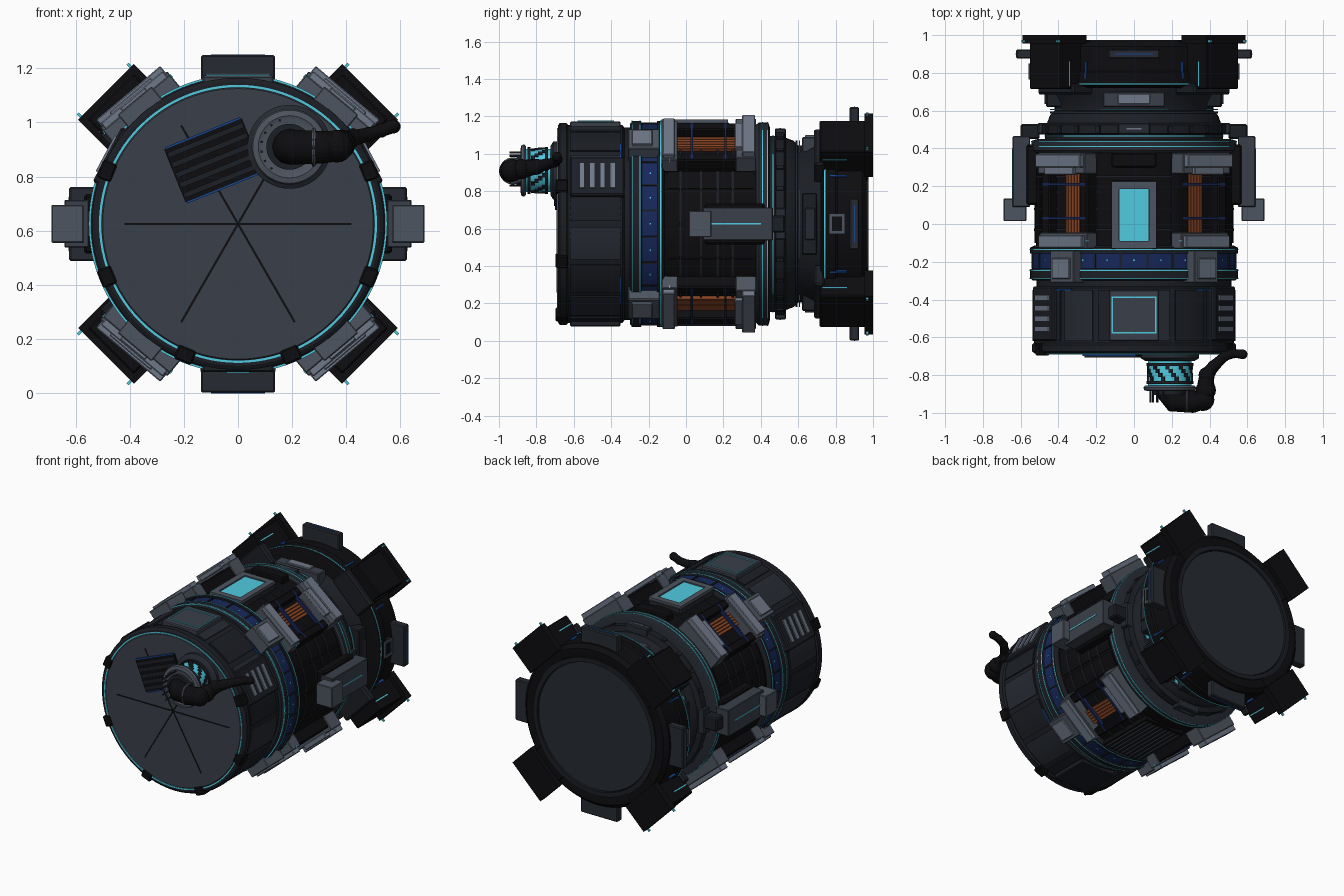
import bpy, bmesh
from math import sin, cos, radians, pi
from mathutils import Vector

if "Cube" in bpy.data.objects:
    bpy.data.objects.remove(bpy.data.objects["Cube"])

CZ = 0.625  # height of the long axis, which runs along y


def mat(name, r, g, b):
    m = bpy.data.materials.new(name)
    m.diffuse_color = (r, g, b, 1)
    m.use_nodes = True
    m.node_tree.nodes["Principled BSDF"].inputs["Base Color"].default_value = m.diffuse_color
    return m


BLACK = mat("black", .004, .004, .005)
DARK = mat("dark", .011, .013, .018)
SLATE = mat("slate", .019, .023, .031)
PLATE = mat("plate", .042, .051, .068)
GREY = mat("grey", .075, .09, .115)
LIGHT = mat("light", .16, .19, .25)
CYAN = mat("cyan", .08, .6, .75)
BLUE = mat("blue", .008, .02, .1)
BRIGHT = mat("bright_blue", .008, .06, .28)
COPPER = mat("copper", .26, .06, .018)


def finish(name, bm, m, smooth=False, bevel=0):
    bmesh.ops.remove_doubles(bm, verts=bm.verts, dist=1e-5)
    bmesh.ops.recalc_face_normals(bm, faces=bm.faces)
    me = bpy.data.meshes.new(name)
    bm.to_mesh(me)
    bm.free()
    ob = bpy.data.objects.new(name, me)
    bpy.context.collection.objects.link(ob)
    me.materials.append(m)
    if bevel:
        mod = ob.modifiers.new("bevel", 'BEVEL')
        mod.width, mod.segments = bevel, 1
    if smooth:
        bpy.ops.object.select_all(action='DESELECT')
        ob.select_set(True)
        bpy.context.view_layer.objects.active = ob
        bpy.ops.object.shade_smooth_by_angle(angle=radians(30))
    return ob


def sweep(name, prof, m, a0=0, a1=360, cx=0, cz=CZ, seg=96):
    """Turn a closed (y, r) profile about the y direction, fully or over an arc."""
    bm = bmesh.new()
    full = a1 - a0 >= 360
    n = seg if full else max(3, int(seg * (a1 - a0) / 360))
    rows = []
    for i in range(n + 1):
        a = radians(a0 + (a1 - a0) * i / n)
        rows.append([bm.verts.new((cx + r * cos(a), y, cz + r * sin(a))) for y, r in prof])
    k = len(prof)
    for p, q in zip(rows, rows[1:]):
        for j in range(k):
            l = (j + 1) % k
            if prof[j][1] == 0 and prof[l][1] == 0:
                continue
            if prof[j][1] == 0:
                bm.faces.new((p[j], q[l], p[l]))
            elif prof[l][1] == 0:
                bm.faces.new((p[j], q[j], p[l]))
            else:
                bm.faces.new((p[j], q[j], q[l], p[l]))
    if not full:
        bm.faces.new(rows[0])
        bm.faces.new(rows[-1])
    return finish(name, bm, m, True)


def ring(name, y0, y1, r0, r1, m, a0=0, a1=360, **kw):
    return sweep(name, [(y0, r0), (y0, r1), (y1, r1), (y1, r0)], m, a0, a1, **kw)


def box(name, ang, r0, r1, hw, y0, y1, m, bevel=0, off=0, cx=0, cz=CZ):
    """Box in polar position: angle, radial range, half width, y range, tangent offset."""
    a = radians(ang)
    rad, tan = Vector((cos(a), 0, sin(a))), Vector((-sin(a), 0, cos(a)))
    bm = bmesh.new()
    bmesh.ops.create_cube(bm, size=1)
    for v in bm.verts:
        x, y, z = v.co
        v.co = (Vector((cx, (y0 + y1) / 2 + y * (y1 - y0), cz)) + rad * ((r0 + r1) / 2 + x * (r1 - r0))
                + tan * (off + z * 2 * hw))
    return finish(name, bm, m, False, bevel)


def frame(name, ang, r0, r1, hw, y0, y1, t, m):
    for s in (-1, 1):
        box(name + "_side", ang, r0, r1, t / 2, y0, y1, m, off=s * (hw - t / 2))
    box(name + "_front", ang, r0, r1, hw, y0, y0 + t, m)
    box(name + "_back", ang, r0, r1, hw, y1 - t, y1, m)


# Main body shells
sweep("front_hull", [(-.685, 0), (-.685, .525), (-.675, .54), (-.64, .54), (-.63, .53), (-.34, .53),
                     (-.33, .515), (-.29, .515), (-.29, 0)], DARK)
sweep("front_plate", [(-.69, 0), (-.69, .5), (-.684, .505), (-.684, 0)], PLATE)
ring("front_light_ring", -.69, -.68, .505, .514, CYAN)
sweep("front_collar", [(-.30, .4), (-.30, .535), (-.285, .55), (-.24, .55), (-.235, .535), (-.235, .4)], DARK)
ring("blue_band", -.235, -.15, .4, .54, BLUE)
sweep("middle_collar", [(-.155, .4), (-.155, .55), (-.125, .55), (-.115, .53), (-.115, .4)], DARK)
sweep("middle_hull", [(-.12, 0), (-.12, .52), (.38, .52), (.38, 0)], BLACK)
sweep("rear_collar", [(.375, .4), (.375, .53), (.39, .543), (.44, .543), (.45, .51), (.45, .4)], SLATE)
sweep("neck_hull", [(.44, 0), (.44, .47), (.475, .47), (.48, .495), (.525, .495), (.535, .46), (.575, .445),
                    (.60, .42), (.64, .42), (.68, .44), (.73, .45), (.73, 0)], DARK)
sweep("rear_drum", [(.72, 0), (.72, .5), (.735, .545), (.80, .545), (.81, .535), (.94, .535), (.965, .51),
                    (.965, .45), (.955, .43), (.955, 0)], BLACK)
ring("rear_rim", .95, .975, .425, .455, DARK)
sweep("rear_plate", [(.95, 0), (.965, 0), (.965, .42), (.95, .425)], SLATE)
for y, r in ((-.288, .552), (-.245, .552), (-.135, .552), (.41, .546), (.436, .546), (.465, .475), (.742, .549)):
    ring("light_ring", y - .003, y + .003, r - .02, r, CYAN)
for y in (-.03, .08, .17, .25):
    ring("middle_rib", y - .006, y + .006, .5, .53, DARK)
ring("neck_rib", .585, .595, .41, .445, SLATE)

# Front plate seams and rim clips
for a in range(0, 360, 60):
    box("front_seam", a, 0, .42, .004, -.692, -.685, BLACK)
for a in (22, 158, 202, 338, 248, 292):
    box("rim_clip", a, .495, .55, .035, -.697, -.63, BLACK, .006)

# Hull cladding panels
for i in range(16):
    a = i * 22.5 + 11.25
    ring("hull_panel", -.62, -.35, .52, .538, SLATE if i % 2 else DARK, a - 9.5, a + 9.5)
for i in range(24):
    box("band_rib", i * 15 + 7.5, .5, .546, .005, -.235, -.15, DARK)
    box("band_light", i * 15, .53, .543, .004, -.195, -.187, CYAN)
    box("neck_rib_block", i * 15 + 7.5, .46, .503, .012, .485, .52, DARK)
for a in range(0, 360, 180):
    for s in (-30, -10, 10, 30):
        ring("middle_panel", -.1, .36, .51, .527, BLACK, a + s - 9, a + s + 9)
for a in (32, 128, 212, 308):
    ring("blue_trim", -.352, -.345, .53, .541, BRIGHT, a, a + 20)

# Hull top and bottom panels
for a in (90, 270):
    box("hull_hatch", a, .5, .548, .132, -.62, -.35, PLATE if a == 90 else DARK, .006)
frame("hull_hatch_light", 90, .54, .552, .118, -.58, -.385, .007, CYAN)

# Side vents with pale louvres
for a in (28, 152):
    box("vent_housing", a, .5, .548, .115, -.62, -.33, DARK, .008)
    for i in range(4):
        y = -.57 + i * .055
        box("vent_louvre", a, .53, .556, .075, y, y + .028, LIGHT)

# Top window and bottom grille on the middle hull
box("window_base", 90, .48, .545, .122, -.135, .23, SLATE, .008)
frame("window_frame", 90, .53, .558, .12, -.13, .225, .04, GREY)
box("window_pane", 90, .53, .55, .078, -.1, .19, CYAN)
box("window_block", 90, .48, .55, .12, .30, .375, BLACK, .008)
box("grille_base", 270, .48, .53, .15, -.12, .3, BLACK)
for i in range(9):
    box("grille_slat", 270, .5, .545, .008, -.11, .28, DARK, off=-.13 + i * .0325)

# Copper coil bays with clamps
for a in (50, 130, 230, 310):
    flip = 1 if a in (50, 230) else -1
    box("coil_bay", a, .47, .515, .16, -.12, .35, BLACK)
    for i in range(5):
        box("copper_rod", a, .5, .54, .008, -.08, .3, COPPER, off=flip * (.03 + (i - 2) * .02))
    for s in (-1, 1):
        box("coil_rail", a, .5, .575, .028, -.1, .3, BLACK, .008, off=s * .13)
    for y in (.025, .205):
        box("coil_strap", a, .555, .578, .15, y, y + .012, BLUE)
    box("rear_clamp", a, .5, .60, .162, .265, .375, GREY, .004)
    box("rear_clamp_cap", a, .59, .632, .155, .30, .37, LIGHT, .004)
    box("rear_clamp_lip", a, .59, .622, .10, .26, .31, LIGHT, .004)
    box("front_clamp", a, .5, .585, .162, -.13, -.045, GREY, .004)
    box("front_clamp_cap", a, .57, .612, .15, -.125, -.06, LIGHT, .004)
    box("clamp_light", a, .57, .585, .165, -.092, -.085, CYAN)
    box("collar_block", a, .5, .595, .082, -.31, -.14, GREY, .004)
    box("collar_block_cap", a, .58, .608, .06, -.29, -.18, LIGHT, .004)

# Side arms
for a in (0, 180):
    box("side_arm_base", a, .5, .57, .11, .1, .42, BLACK, .01)
    box("side_arm", a, .55, .642, .088, .09, .465, PLATE, .004)
    box("side_arm_light", a, .63, .645, .004, .13, .40, CYAN)
    box("side_arm_head", a, .57, .69, .07, .015, .135, GREY, .004)
    box("side_arm_rear", a, .5, .60, .045, .45, .53, DARK, .008)

# Neck panels with light edging
for a in range(0, 360, 90):
    top = a == 90
    box("neck_panel", a, .38, .465, .165, .62, .70, PLATE if top else DARK, .006)
    box("neck_panel_inset", a, .45, .475, .085, .635, .69, LIGHT if top else SLATE, .004)
    ring("neck_panel_light", .604, .61, .41, .445, CYAN, a - 24, a + 24)
    box("neck_lamp_box", a, .46, .51, .085, .475, .535, SLATE, .006)
    box("neck_lamp", a, .5, .513, .04, .50, .507, LIGHT)

# Rear drum blocks on the four sides
for a in range(0, 360, 90):
    box("drum_block", a, .48, .624, .137, .875, .925, SLATE, .006)
    box("drum_block_stripe", a, .6, .6265, .1, .897, .903, BRIGHT)
    if a in (0, 180):
        box("drum_socket", a, .5, .552, .055, .765, .85, BLACK)
        frame("drum_socket_frame", a, .53, .558, .055, .765, .85, .016, GREY)
    for s in (-28, 28):
        ring("drum_blue_bar", .77, .86, .52, .549, BRIGHT, a + s - .5, a + s + .5)

# Rear corner brackets
for a in (45, 135, 225, 315):
    box("corner_bracket", a, .44, .665, .12, .715, .97, BLACK, .006)
    box("corner_bracket_foot", a, .44, .59, .135, .685, .74, DARK, .01)
    box("corner_flange", a, .50, .69, .146, .955, 1.0, BLACK)
    for s in (-1, 1):
        box("corner_light", a, .60, .607, .003, .73, .86, CYAN, off=s * .119)
        box("corner_pin", a, .655, .708, .005, .962, .975, CYAN, off=s * .13)

# Front vent grille, tilted on the front plate
gx, gz, tilt = -.09, .86, 22
box("front_grille", tilt, -.155, .155, .105, -.70, -.685, BLACK, 0, 0, gx, gz)
for i in range(5):
    box("front_grille_slat", tilt, -.15, .15, .01, -.706, -.69, DARK, 0, -.08 + i * .04, gx, gz)
for s in (-1, 1):
    box("front_grille_trim", tilt, -.15, .15, .004, -.70, -.69, BRIGHT, 0, s * .108, gx, gz)

# Cable connector
K = dict(cx=.19, cz=.91, seg=48)
sweep("connector_flange", [(-.685, 0), (-.685, .155), (-.71, .155), (-.725, .13), (-.725, 0)], SLATE, **K)
sweep("connector_core", [(-.72, 0), (-.72, .115), (-.86, .115), (-.86, 0)], CYAN, **K)
for y in (-.745, -.84):
    ring("connector_collar", y - .008, y + .008, .1, .125, DARK, **K)
for i in range(10):
    for j in range(4):
        box("connector_twist", i * 36 + j * 8, .1, .122, .011, -.83 + j * .02, -.808 + j * .02, DARK, 0, 0, .19, .91)
sweep("connector_ring", [(-.855, .07), (-.855, .13), (-.865, .14), (-.88, .135), (-.885, .115), (-.88, .105),
                         (-.88, .07)], GREY, **K)
ring("connector_socket", -.905, -.86, .05, .085, DARK, **K)
for i in range(7):
    box("connector_pin", 110 + i * 20, .1, .108, .004, -.945, -.88, DARK, 0, 0, .19, .91)

# Flexible cable with beads, thick at the elbow and thin at the free end
cu = bpy.data.curves.new("cable", 'CURVE')
cu.dimensions, cu.bevel_depth, cu.bevel_resolution, cu.use_fill_caps = '3D', 1.0, 4, True
path = [(.19, -.86, .91, .065), (.19, -.90, .91, .066), (.215, -.935, .908, .064), (.31, -.94, .908, .06),
        (.365, -.93, .912, .056), (.38, -.88, .918, .05), (.385, -.80, .93, .04), (.42, -.755, .94, .031),
        (.48, -.70, .955, .026), (.53, -.685, .97, .024), (.575, -.69, .985, .024)]
sp = cu.splines.new('POLY')
sp.points.add(len(path) - 1)
for p, (x, y, z, r) in zip(sp.points, path):
    p.co, p.radius = (x, y, z, 1), r
cu.materials.append(BLACK)
bpy.context.collection.objects.link(bpy.data.objects.new("cable", cu))
for x, y, z, r in path[3:]:
    bpy.ops.mesh.primitive_uv_sphere_add(segments=16, ring_count=10, radius=min(r * 1.08, 1 + y), location=(x, y, z))
    bpy.context.object.name = "cable_bead"
    bpy.context.object.data.materials.append(BLACK)
bpy.ops.mesh.primitive_torus_add(major_radius=.064, minor_radius=.008, major_segments=32, minor_segments=8,
                                 location=(.28, -.926, .908), rotation=(0, pi / 2, 0))
bpy.context.object.name = "cable_clamp"
bpy.context.object.data.materials.append(GREY)
